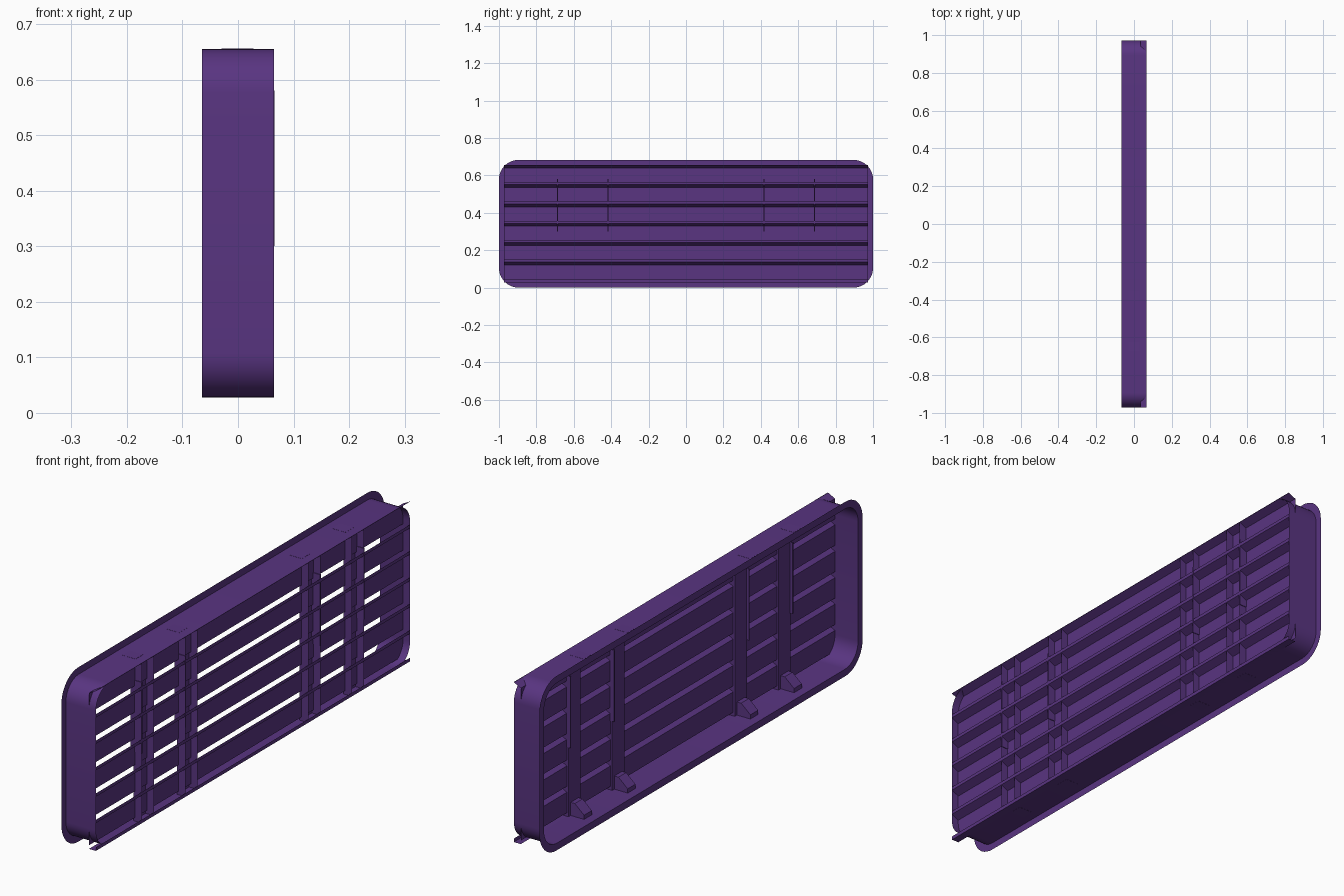
import bpy, bmesh, math

if "Cube" in bpy.data.objects:
    bpy.data.objects.remove(bpy.data.objects["Cube"])

mat = bpy.data.materials.new("purple_plastic")
mat.diffuse_color = (0.1, 0.035, 0.22, 1)
mat.use_nodes = True
mat.node_tree.nodes["Principled BSDF"].inputs["Base Color"].default_value = mat.diffuse_color
ZC = 0.3415  # mid height of the vent


def finish(name, bm, smooth=False):
    bmesh.ops.recalc_face_normals(bm, faces=bm.faces)
    me = bpy.data.meshes.new(name)
    bm.to_mesh(me)
    bm.free()
    ob = bpy.data.objects.new(name, me)
    bpy.context.collection.objects.link(ob)
    me.materials.append(mat)
    if smooth:
        bpy.context.view_layer.objects.active = ob
        ob.select_set(True)
        bpy.ops.object.shade_smooth_by_angle(angle=math.radians(35))
        ob.select_set(False)
    return ob


def rounded_loop(x, half_y, half_z, r, n=10):
    pts = []
    for k, (sy, sz) in enumerate([(1, 1), (-1, 1), (-1, -1), (1, -1)]):
        for i in range(n + 1):
            a = math.pi / 2 * (k + i / n)
            pts.append((x, sy * (half_y - r) + r * math.cos(a),
                        ZC + sz * (half_z - r) + r * math.sin(a)))
    return pts


def sweep(name, profile, offset, closed=False, smooth=False):
    """Move an open or closed 3D profile along an offset vector."""
    bm = bmesh.new()
    a = [bm.verts.new(p) for p in profile]
    b = [bm.verts.new([p[i] + offset[i] for i in range(3)]) for p in profile]
    n = len(a)
    for i in range(n if closed else n - 1):
        j = (i + 1) % n
        bm.faces.new((a[i], a[j], b[j], b[i]))
    if closed:
        bm.faces.new(a)
        bm.faces.new(b)
    return finish(name, bm, smooth)


# Frame sleeve with a flat flange around its rear edge
bm = bmesh.new()
loops = [[bm.verts.new(p) for p in rounded_loop(*args)] for args in (
    (-0.065, 1.0, 0.3415, 0.105),
    (-0.065, 0.972, 0.3135, 0.08),
    (0.065, 0.972, 0.3135, 0.08))]
for la, lb in zip(loops, loops[1:]):
    for i in range(len(la)):
        j = (i + 1) % len(la)
        bm.faces.new((la[i], la[j], lb[j], lb[i]))
finish("frame_with_flange", bm, True)

# Z-shaped louvre slats: upright board, rising shelf, front lip
W = 0.972
for k in range(6):
    z = 0.122 + 0.1033 * k
    prof = [(0.035, -W, z - 0.08), (0.035, -W, z),
            (0.065, -W, z + 0.015), (0.065, -W, min(z + 0.028, 0.655))]
    sweep("slat", prof, (0, 2 * W, 0))

# Sill below the lowest slat
sweep("bottom_sill", [(0.035, -W, 0.028), (0.065, -W, 0.028), (0.065, -W, 0.042)],
      (0, 2 * W, 0))

# Upright channels, stiffening tabs and brackets, mirrored about the middle
for s in (-1, 1):
    for inner, outer in ((0.342, 0.417), (0.612, 0.687)):
        sweep("upright_channel",
              [(0.065, s * inner, 0.028), (0.028, s * inner, 0.028),
               (0.028, s * outer, 0.028), (0.065, s * outer, 0.028)],
              (0, 0, 0.627))
        y = s * outer - 0.0025
        sweep("stiffening_tab",
              [(0.018, y, 0.3), (0.0655, y, 0.3), (0.0655, y, 0.58), (0.018, y, 0.58)],
              (0, 0.005, 0), True)
        mid = s * (inner + outer) / 2
        for flip in (-1, 1):
            prof = [(x, mid - 0.024, ZC + flip * h) for x, h in
                    ((0.028, 0.314), (-0.03, 0.314), (-0.03, 0.297), (0.01, 0.262), (0.028, 0.262))]
            sweep("wedge_bracket", prof, (0, 0.048, 0), True)
